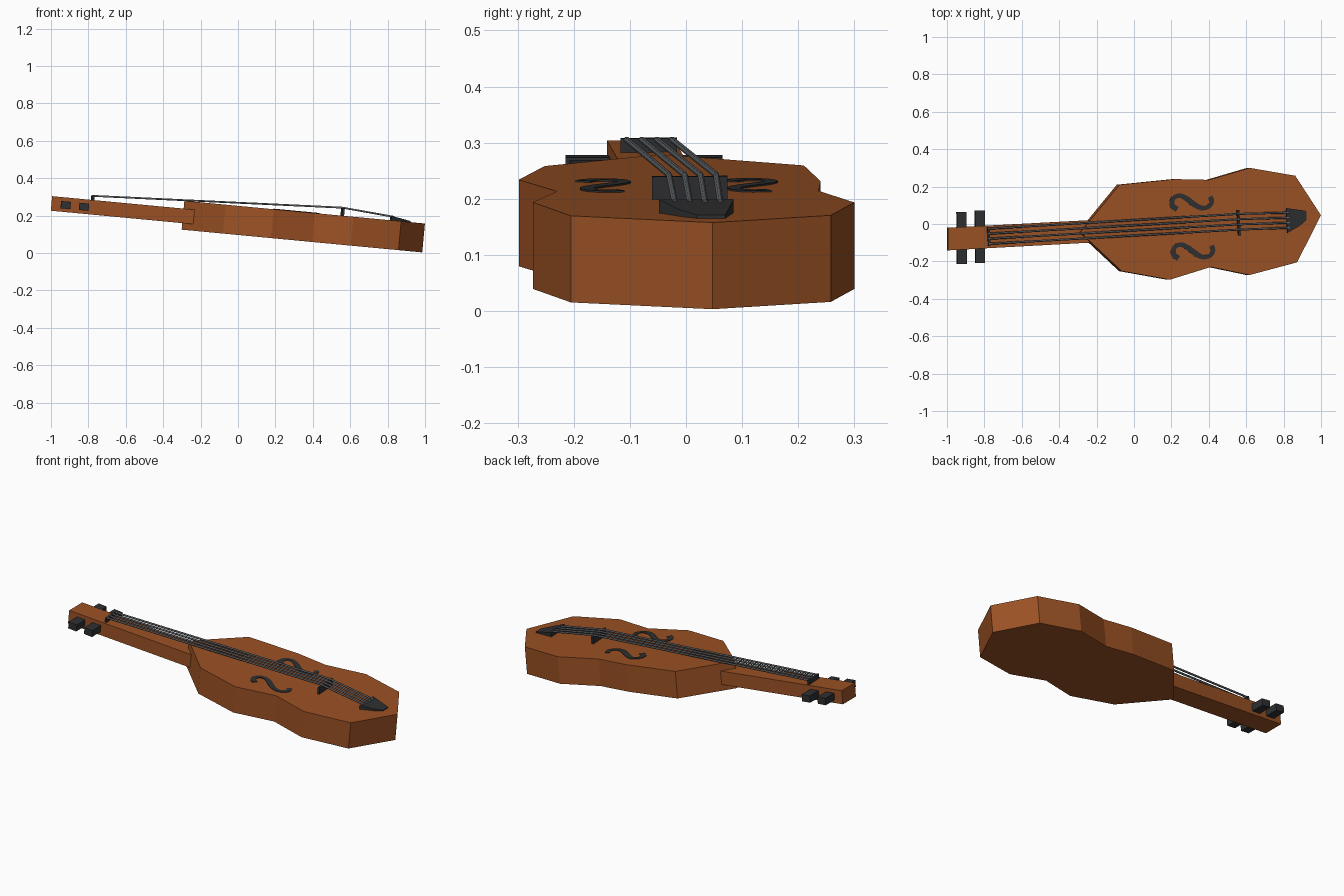
import bpy, bmesh, math
from mathutils import Matrix, Vector

if "Cube" in bpy.data.objects:
    bpy.data.objects.remove(bpy.data.objects["Cube"])

# whole instrument lies tilted: local z = 0 is the top plate of the body
TILT = Matrix.Translation((0, 0, 0.252)) @ Matrix.Rotation(math.radians(5.4), 4, 'Y')


def material(name, rgb):
    m = bpy.data.materials.new(name)
    m.diffuse_color = (*rgb, 1)
    m.use_nodes = True
    m.node_tree.nodes["Principled BSDF"].inputs["Base Color"].default_value = m.diffuse_color
    return m


WOOD = material("brown wood", (0.33, 0.083, 0.018))
BLACK = material("black fittings", (0.028, 0.029, 0.031))
STEEL = material("grey strings", (0.115, 0.125, 0.135))


def add(name, data, mat):
    ob = bpy.data.objects.new(name, data)
    bpy.context.collection.objects.link(ob)
    data.materials.append(mat)
    ob.matrix_world = TILT
    return ob


def prism(name, outline, low, high, mat):
    """Extruded outline; high may be one value or one per corner."""
    tops = high if isinstance(high, list) else [high] * len(outline)
    bm = bmesh.new()
    a = [bm.verts.new((x, y, low)) for x, y in outline]
    b = [bm.verts.new((x, y, t)) for (x, y), t in zip(outline, tops)]
    bm.faces.new(a)
    bm.faces.new(b)
    for i in range(len(a)):
        j = (i + 1) % len(a)
        bm.faces.new((a[i], a[j], b[j], b[i]))
    bmesh.ops.recalc_face_normals(bm, faces=bm.faces)
    me = bpy.data.meshes.new(name)
    bm.to_mesh(me)
    bm.free()
    return add(name, me, mat)


def bar(name, x, y0, y1, width, low, high, mat, skew=0.0):
    """Crosswise box, centred on x, leaning by skew at its +y end."""
    h = width / 2
    return prism(name, [(x - h + skew, y0), (x + h + skew, y0),
                        (x + h - skew, y1), (x - h - skew, y1)], low, high, mat)


# body
prism("body", [(1.004, 0.047), (0.866, 0.258), (0.622, 0.30), (0.402, 0.236),
               (0.22, 0.24), (-0.078, 0.21), (-0.288, -0.045), (-0.066, -0.252),
               (0.192, -0.298), (0.412, -0.23), (0.62, -0.273), (0.876, -0.205)],
      -0.155, 0.0, WOOD)

# neck, runs into the body
prism("neck", [(-0.994, -0.02), (-0.994, -0.141), (-0.2, -0.098), (-0.2, 0.022)],
      -0.12, -0.042, WOOD)

# tuning pegs
for i, (x, y0, y1) in enumerate([(-0.918, -0.215, 0.065), (-0.82, -0.208, 0.071)]):
    bar(f"peg_{i + 1}", x, y0, y1, 0.052, -0.102, -0.063, BLACK, 0.001)

# nut, bridge and tailpiece
bar("nut", -0.777, -0.117, -0.016, 0.012, -0.05, -0.017, BLACK, 0.003)
bar("bridge", 0.56, -0.061, 0.074, 0.012, -0.003, 0.041, BLACK, 0.004)
prism("tailpiece", [(0.815, 0.085), (0.926, 0.07), (0.926, 0.02), (0.885, -0.012),
                    (0.822, -0.048)], -0.003, [0.024, 0.006, 0.006, 0.012, 0.024], BLACK)

# four strings from nut over bridge to tailpiece
for i in range(4):
    cu = bpy.data.curves.new(f"string_{i + 1}", 'CURVE')
    cu.dimensions = '3D'
    cu.bevel_depth = 0.0055
    cu.bevel_resolution = 1
    cu.use_fill_caps = True
    sp = cu.splines.new('POLY')
    sp.points.add(2)
    path = [(-0.78, -0.106 + 0.027 * i, -0.02), (0.558, -0.03 + 0.028 * i, 0.043),
            (0.835, -0.02 + 0.027 * i, 0.02)]
    for p, co in zip(sp.points, path):
        p.co = (*co, 1)
    add(f"string_{i + 1}", cu, STEEL)


# sound holes: thin S-shaped plates along a smoothed path (x, y, half width)
S_PATH = [Vector(p) for p in [
    (0.232, 0.078, 0.018), (0.205, 0.10, 0.017), (0.21, 0.137, 0.014), (0.245, 0.152, 0.014),
    (0.283, 0.135, 0.017), (0.318, 0.108, 0.018), (0.36, 0.086, 0.015), (0.40, 0.092, 0.013),
    (0.418, 0.12, 0.014), (0.408, 0.146, 0.016)]]


def smooth_path(pts, steps=3):
    out = []
    ext = [pts[0]] + pts + [pts[-1]]
    for a, b, c, d in zip(ext, ext[1:], ext[2:], ext[3:]):
        for k in range(steps):
            t = k / steps
            out.append(0.5 * (2 * b + (c - a) * t + (2 * a - 5 * b + 4 * c - d) * t * t
                              + (3 * b - a - 3 * c + d) * t ** 3))
    return out + [pts[-1]]


def sound_hole(name, dx, dy):
    path = smooth_path(S_PATH)
    bm = bmesh.new()
    rows = []
    for i, p in enumerate(path):
        t = path[min(i + 1, len(path) - 1)] - path[max(i - 1, 0)]
        n = Vector((-t.y, t.x)).normalized() * p.z * 0.85
        rows.append([bm.verts.new((p.x + dx + s * n.x, p.y + dy + s * n.y, z))
                     for s, z in ((1, 0.003), (-1, 0.003), (-1, -0.003), (1, -0.003))])
    for a, b in zip(rows, rows[1:]):
        for k in range(4):
            j = (k + 1) % 4
            bm.faces.new((a[k], a[j], b[j], b[k]))
    bm.faces.new(rows[0])
    bm.faces.new(rows[-1])
    bmesh.ops.recalc_face_normals(bm, faces=bm.faces)
    me = bpy.data.meshes.new(name)
    bm.to_mesh(me)
    bm.free()
    add(name, me, BLACK)


sound_hole("sound_hole_back", 0.0, 0.0)
sound_hole("sound_hole_front", 0.007, -0.262)
